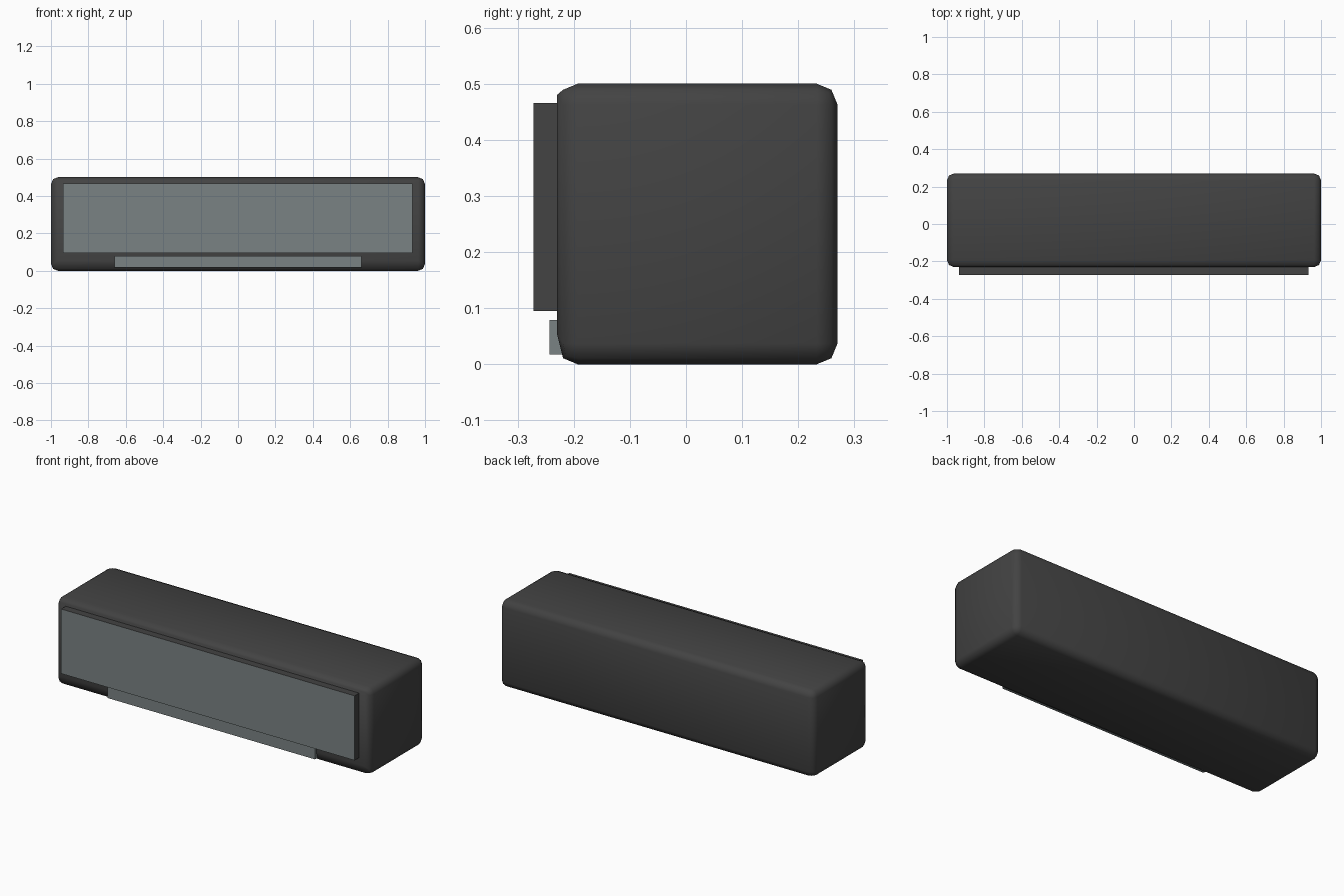
import bpy, bmesh
from mathutils import Matrix, Vector

if "Cube" in bpy.data.objects:
    bpy.data.objects.remove(bpy.data.objects["Cube"])


def material(name, rgb):
    m = bpy.data.materials.new(name)
    m.diffuse_color = (*rgb, 1)
    m.use_nodes = True
    m.node_tree.nodes["Principled BSDF"].inputs["Base Color"].default_value = m.diffuse_color
    return m


dark = material("charcoal plastic", (0.056, 0.056, 0.056))
grey = material("blue grey display", (0.195, 0.224, 0.230))


def box(lo, hi):
    lo, hi = Vector(lo), Vector(hi)
    bm = bmesh.new()
    bmesh.ops.create_cube(bm, size=1, matrix=Matrix.Translation((lo + hi) / 2)
                          @ Matrix.Diagonal((*(hi - lo), 1)))
    return bm


def finish(bm, name, mats):
    mesh = bpy.data.meshes.new(name)
    bm.to_mesh(mesh)
    bm.free()
    for m in mats:
        mesh.materials.append(m)
    ob = bpy.data.objects.new(name, mesh)
    bpy.context.collection.objects.link(ob)
    return ob


# Rounded housing, with its front face sitting slightly high
bm = box((-1, -0.23, 0), (1, 0.27, 0.5))
bmesh.ops.bevel(bm, geom=bm.edges[:], offset=0.037, offset_type='OFFSET',
                segments=2, profile=0.5, affect='EDGES')
for v in bm.verts:
    if v.co.y < -0.2299:
        v.co.z += 0.017
for f in bm.faces:
    f.smooth = True
finish(bm, "housing", [dark])

# Raised front panel: dark rim, grey face
bm = box((-0.935, -0.272, 0.095), (0.932, -0.21, 0.466))
for f in bm.faces:
    f.material_index = 1 if f.normal.y < -0.5 else 0
finish(bm, "front_panel", [dark, grey])

# Narrow strip below the panel
finish(box((-0.66, -0.243, 0.017), (0.66, -0.2, 0.079)), "lower_strip", [grey])
